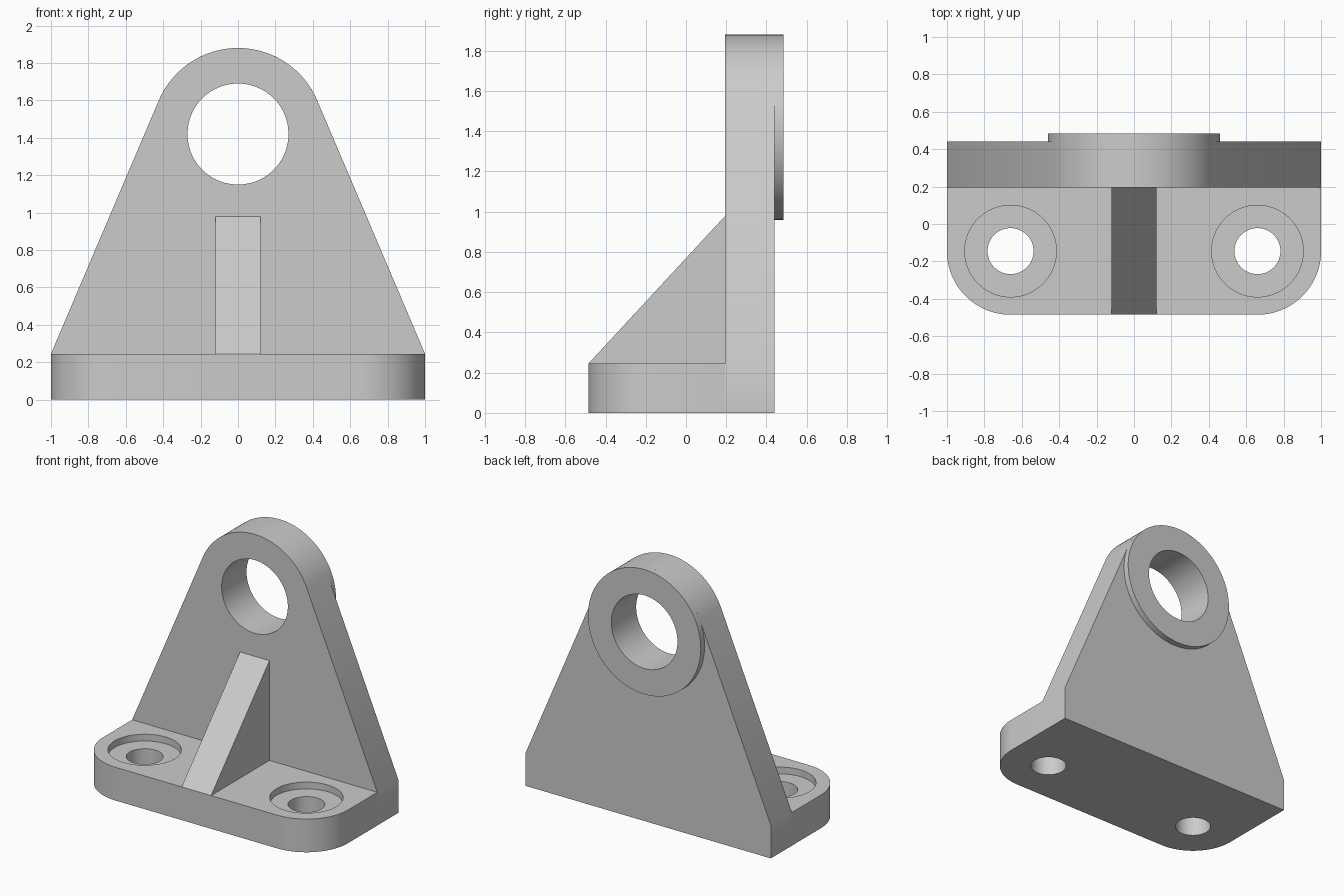
import bpy, bmesh
from math import sin, cos, acos, atan2, hypot, pi, radians
from mathutils import Vector

if "Cube" in bpy.data.objects:
    bpy.data.objects.remove(bpy.data.objects["Cube"])

BASE_H = 0.245                       # foot thickness
FRONT, FACE, BACK, BOSS = -0.485, 0.195, 0.44, 0.485   # y stations
BORE_Z, BOSS_R, BORE_R = 1.42, 0.46, 0.27
BOLT_X, BOLT_Y, CORNER_R = 0.66, -0.145, 0.34


def prism(name, outline, push):
    """Extrude a planar outline of 3D points along a vector."""
    bm = bmesh.new()
    face = bm.faces.new([bm.verts.new(p) for p in outline])
    new = bmesh.ops.extrude_face_region(bm, geom=[face], use_keep_orig=True)["geom"]
    verts = [g for g in new if isinstance(g, bmesh.types.BMVert)]
    bmesh.ops.translate(bm, verts=verts, vec=Vector(push))
    bmesh.ops.recalc_face_normals(bm, faces=bm.faces)
    mesh = bpy.data.meshes.new(name)
    bm.to_mesh(mesh)
    bm.free()
    obj = bpy.data.objects.new(name, mesh)
    bpy.context.collection.objects.link(obj)
    return obj


def arc(cx, cy, r, a0, a1, n):
    return [(cx + r * cos(a0 + (a1 - a0) * i / n),
             cy + r * sin(a0 + (a1 - a0) * i / n)) for i in range(n + 1)]


def circle(cx, cy, r, n=96):
    return arc(cx, cy, r, 0, 2 * pi, n)[:-1]


def upright(name, pts, y0, y1):
    return prism(name, [(x, y0, z) for x, z in pts], (0, y1 - y0, 0))


def flat(name, pts, z0, z1):
    return prism(name, [(x, y, z0) for x, y in pts], (0, 0, z1 - z0))


def cut(obj, cutter):
    cutter.hide_render = True
    mod = obj.modifiers.new("hole", 'BOOLEAN')
    mod.operation, mod.solver, mod.object = 'DIFFERENCE', 'EXACT', cutter
    bpy.context.view_layer.update()
    graph = bpy.context.evaluated_depsgraph_get()
    mesh = bpy.data.meshes.new_from_object(obj.evaluated_get(graph))
    obj.modifiers.clear()
    obj.data = mesh
    bpy.data.objects.remove(cutter)


# Foot plate with rounded front corners
foot = flat("foot_plate",
            [(1, FACE), (-1, FACE)]
            + arc(-BOLT_X, BOLT_Y, CORNER_R, pi, 1.5 * pi, 24)
            + arc(BOLT_X, BOLT_Y, CORNER_R, 1.5 * pi, 2 * pi, 24), 0, BASE_H)

# Counterbored bolt holes
for side in (-1, 1):
    for r, z in ((0.245, BASE_H - 0.05), (0.123, -0.1)):
        cut(foot, flat("cutter", circle(side * BOLT_X, BOLT_Y, r), z, 0.5))

# Upright plate: straight flanks tangent to the rounded top
rise = BORE_Z - BASE_H
a = acos(BOSS_R / hypot(1, rise)) - atan2(rise, 1)
plate = upright("upright_plate",
                [(-1, BASE_H), (-1, 0), (1, 0), (1, BASE_H)]
                + arc(0, BORE_Z, BOSS_R, a, pi - a, 60), FACE, BACK)

# Raised boss ring on the back
boss = upright("bearing_boss", circle(0, BORE_Z, BOSS_R, 128), BACK, BOSS)

# Main bore through plate and boss
for part in (plate, boss):
    cut(part, upright("cutter", circle(0, BORE_Z, BORE_R), -0.1, 0.8))

# Triangular stiffening rib
w = 0.12
rib = prism("stiffening_rib",
            [(-w, FRONT, BASE_H), (-w, FACE, BASE_H), (-w, FACE, 0.98)],
            (2 * w, 0, 0))

# Smooth round surfaces, keep hard edges
for part in (foot, plate, boss, rib):
    bpy.ops.object.select_all(action='DESELECT')
    part.select_set(True)
    bpy.context.view_layer.objects.active = part
    bpy.ops.object.shade_smooth_by_angle(angle=radians(30))
